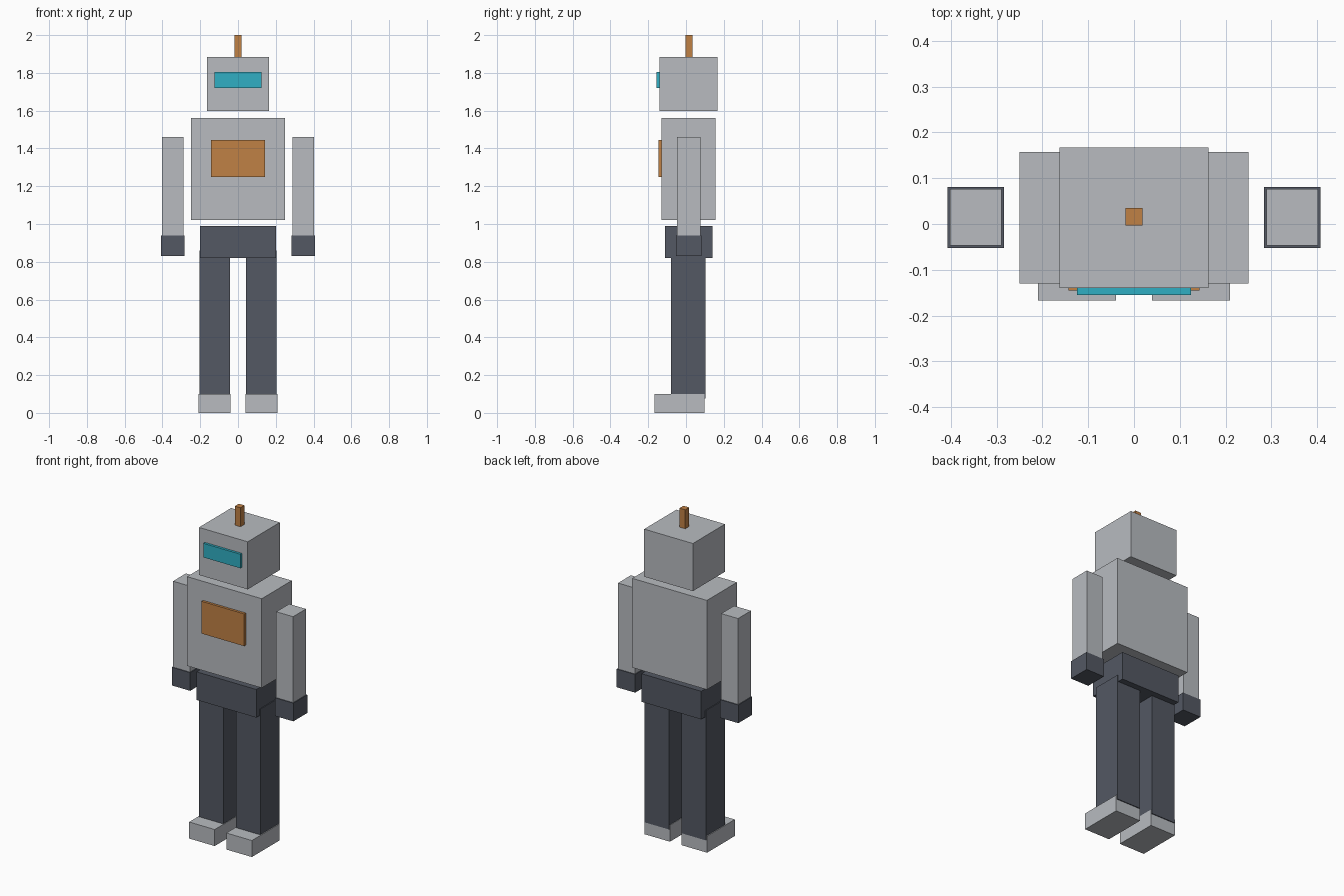
import bpy
from mathutils import Vector

default = bpy.data.objects.get("Cube")
if default:
    bpy.data.objects.remove(default, do_unlink=True)


def material(name, rgb):
    m = bpy.data.materials.new(name)
    m.use_nodes = True
    color = (*rgb, 1.0)
    m.diffuse_color = color
    m.node_tree.nodes["Principled BSDF"].inputs["Base Color"].default_value = color
    return m


grey = material("light grey metal", (0.48, 0.50, 0.53))
dark = material("dark slate", (0.087, 0.098, 0.125))
orange = material("copper orange", (0.53, 0.22, 0.06))
teal = material("visor teal", (0.03, 0.43, 0.55))


def box(name, mat, x, y, z):
    """Axis-aligned box from its (min, max) range on each axis."""
    ranges = (x, y, z)
    bpy.ops.mesh.primitive_cube_add(size=1)
    ob = bpy.context.object
    ob.name = ob.data.name = name
    for v in ob.data.vertices:
        v.co = Vector([r[0] if c < 0 else r[1] for c, r in zip(v.co, ranges)])
    ob.data.materials.append(mat)
    return ob


def pair(name, mat, x, y, z):
    """The same box on the left (+x) and the right (-x)."""
    box("left_" + name, mat, x, y, z)
    box("right_" + name, mat, (-x[1], -x[0]), y, z)


def centred(half):
    return (-half, half)


# Head with visor and antenna
box("head", grey, centred(0.163), (-0.14, 0.167), (1.597, 1.885))
box("visor", teal, centred(0.124), (-0.155, -0.13), (1.72, 1.805))
box("antenna", orange, centred(0.019), (-0.003, 0.035), (1.88, 2.0))

# Torso with chest panel, and hips
box("torso", grey, centred(0.25), (-0.13, 0.157), (1.02, 1.56))
box("chest_panel", orange, centred(0.143), (-0.145, -0.12), (1.25, 1.445))
box("hips", dark, centred(0.2), (-0.111, 0.14), (0.82, 0.99))

# Arms and hands
pair("arm", grey, (0.289, 0.402), (-0.047, 0.076), (0.93, 1.46))
pair("hand", dark, (0.284, 0.407), (-0.052, 0.081), (0.83, 0.94))

# Legs and feet
pair("leg", dark, (0.042, 0.205), (-0.08, 0.103), (0.075, 0.86))
pair("foot", grey, (0.039, 0.21), (-0.167, 0.098), (0.0, 0.1))
